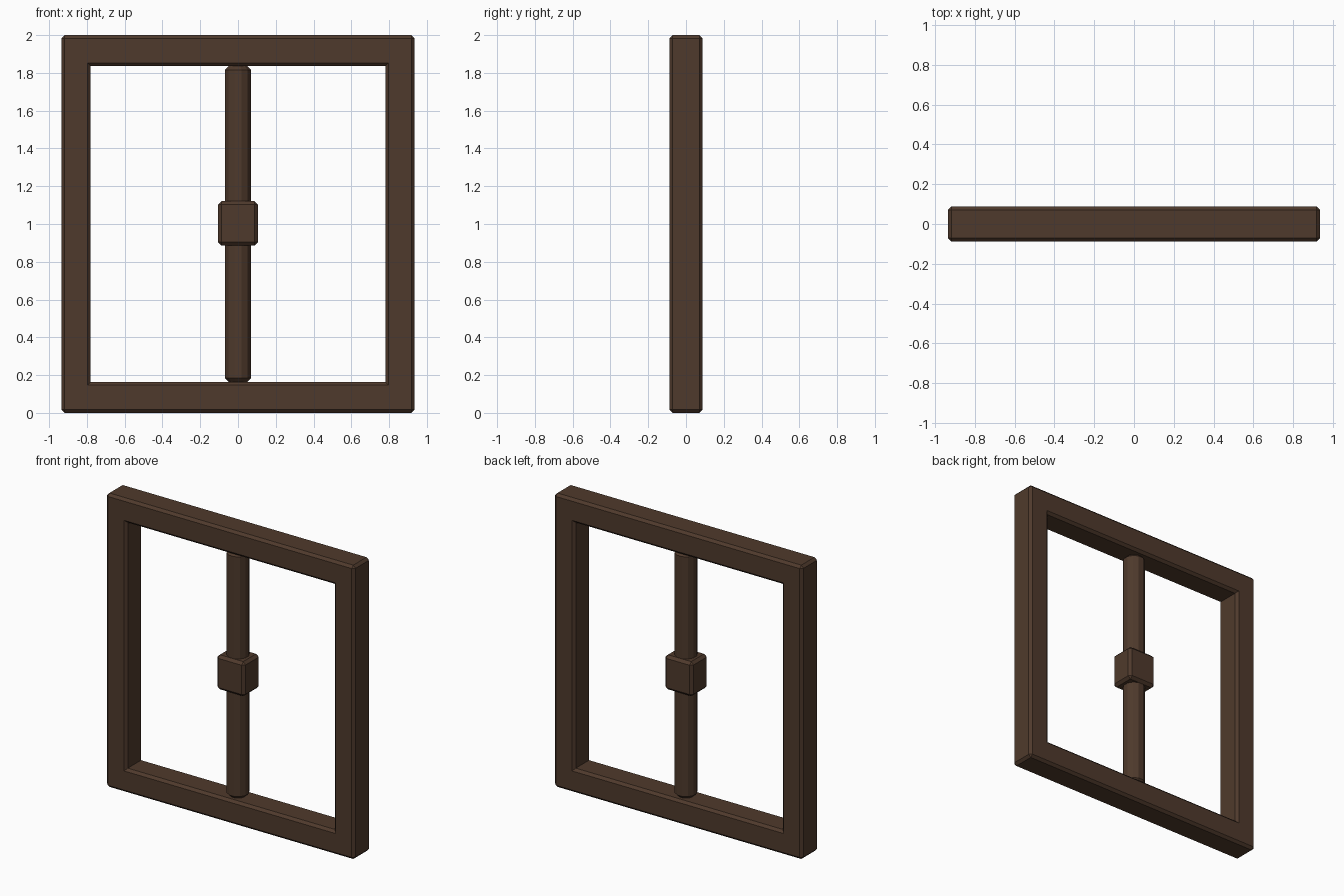
import bpy, bmesh, math
from mathutils import Matrix

if "Cube" in bpy.data.objects:
    bpy.data.objects.remove(bpy.data.objects["Cube"])

wood = bpy.data.materials.new("dark brown wood")
wood.diffuse_color = (0.078, 0.042, 0.025, 1)
wood.use_nodes = True
wood.node_tree.nodes["Principled BSDF"].inputs["Base Color"].default_value = wood.diffuse_color


def finish(bm, name, width):
    """Chamfer every convex edge and make the object."""
    bmesh.ops.recalc_face_normals(bm, faces=bm.faces)
    edges = [e for e in bm.edges if e.calc_face_angle_signed(0) > math.radians(50)]
    bmesh.ops.bevel(bm, geom=edges, offset=width, segments=1, affect='EDGES')
    bmesh.ops.recalc_face_normals(bm, faces=bm.faces)
    mesh = bpy.data.meshes.new(name)
    bm.to_mesh(mesh)
    bm.free()
    mesh.materials.append(wood)
    obj = bpy.data.objects.new(name, mesh)
    bpy.context.collection.objects.link(obj)
    return obj


# Window frame: one rectangular ring, mitred at the corners
HW, IW, HD = 0.935, 0.78, 0.088
signs = [(-1, -1), (1, -1), (1, 1), (-1, 1)]
bm = bmesh.new()
rings = []
for w, h, y in ((HW, 1.0, -HD), (HW, 1.0, HD), (IW, 0.836, HD), (IW, 0.836, -HD)):
    rings.append([bm.verts.new((sx * w, y, 1 + sz * h)) for sx, sz in signs])
for r in range(4):
    a, b = rings[r], rings[(r + 1) % 4]
    for i in range(4):
        j = (i + 1) % 4
        bm.faces.new((a[i], a[j], b[j], b[i]))
bmesh.ops.dissolve_limit(bm, angle_limit=0.001, verts=[], edges=[])
finish(bm, "window_frame", 0.017)

# Round centre post
bm = bmesh.new()
bmesh.ops.create_cone(bm, cap_ends=True, segments=12, radius1=0.071, radius2=0.071,
                      depth=1.672, matrix=Matrix.Translation((0, 0, 1)) @ Matrix.Rotation(math.radians(15), 4, 'Z'))
finish(bm, "centre_post", 0.02)

# Square block around the middle of the post
bm = bmesh.new()
bmesh.ops.create_cube(bm, size=1, matrix=Matrix.Translation((0, 0, 1.003)) @ Matrix.Diagonal((0.212, 0.174, 0.235, 1)))
finish(bm, "centre_block", 0.018)
